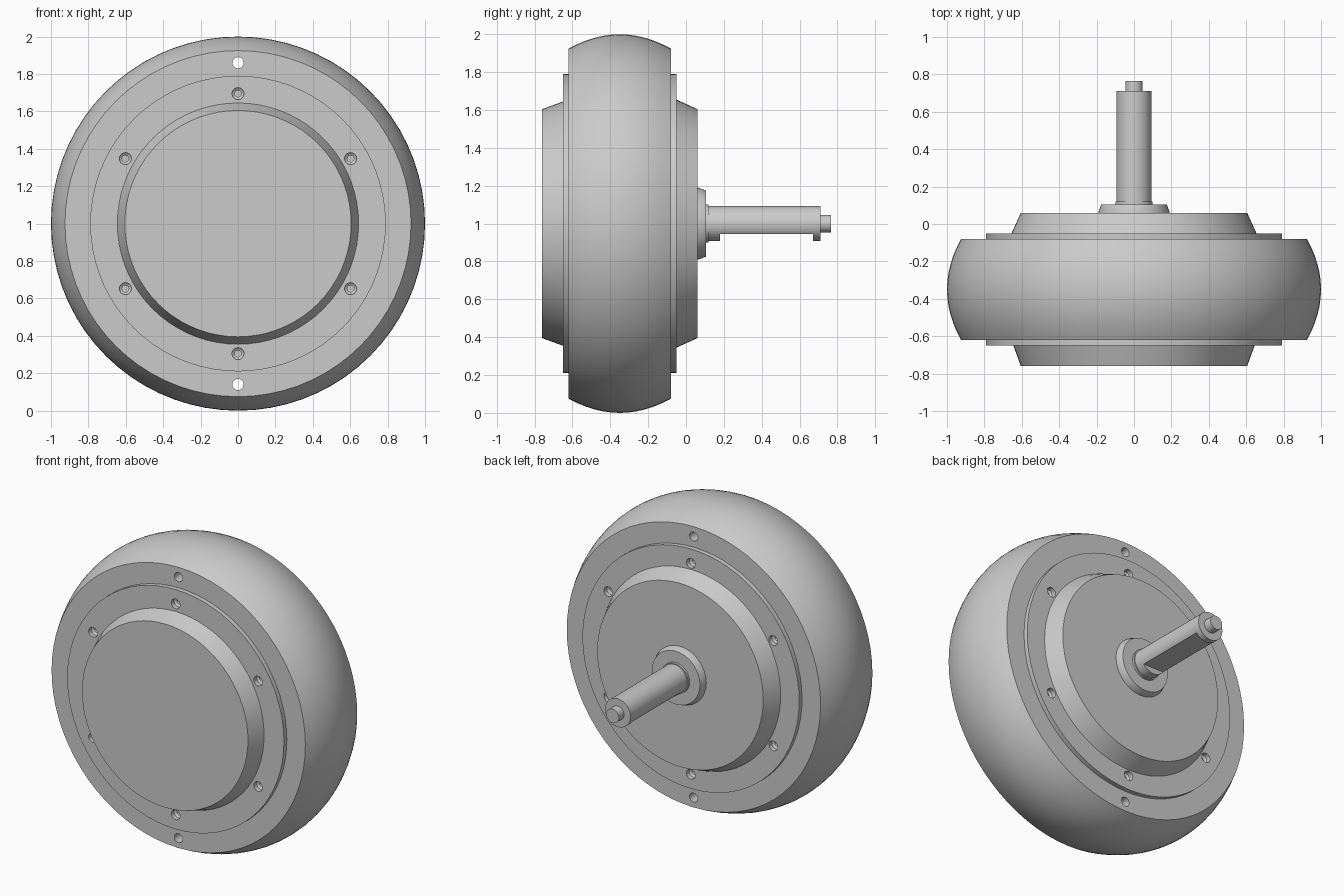
import bpy, bmesh, math
from mathutils import Vector, Matrix

cube = bpy.data.objects.get("Cube")
if cube:
    bpy.data.objects.remove(cube, do_unlink=True)

AXLE_Z = 1.0


def lathe(name, profile, steps=72, x=0.0, z=AXLE_Z, ring=False):
    """Turn (radius, y) points about an axis parallel to y."""
    bm = bmesh.new()
    verts = [bm.verts.new((r, y, 0)) for r, y in profile]
    edges = [bm.edges.new(pair) for pair in zip(verts, verts[1:])]
    if ring:
        edges.append(bm.edges.new((verts[-1], verts[0])))
    bmesh.ops.spin(bm, geom=verts + edges, cent=(0, 0, 0), axis=(0, 1, 0),
                   angle=math.tau, steps=steps)
    bmesh.ops.remove_doubles(bm, verts=bm.verts, dist=1e-4)
    bmesh.ops.recalc_face_normals(bm, faces=bm.faces)
    bm.transform(Matrix.Translation((x, 0, z)))
    mesh = bpy.data.meshes.new(name)
    bm.to_mesh(mesh)
    bm.free()
    obj = bpy.data.objects.new(name, mesh)
    bpy.context.collection.objects.link(obj)
    return obj


def activate(obj):
    bpy.ops.object.select_all(action='DESELECT')
    obj.select_set(True)
    bpy.context.view_layer.objects.active = obj


def cut(obj, cutters):
    """Subtract each cutter, then discard it."""
    for cutter in cutters:
        cutter.hide_render = True
        mod = obj.modifiers.new("cut", 'BOOLEAN')
        mod.operation = 'DIFFERENCE'
        mod.solver = 'EXACT'
        mod.object = cutter
        activate(obj)
        bpy.ops.object.modifier_apply(modifier=mod.name)
        bpy.data.objects.remove(cutter, do_unlink=True)


def smooth(obj):
    activate(obj)
    bpy.ops.object.shade_smooth_by_angle(angle=math.radians(25))


# Tyre: rounded tread, flat sidewalls, two through holes
MID, HALF = -0.35, 0.27
tread = [(0.925 + 0.075 * (1 - t * t), MID + HALF * t)
         for t in (i / 6 - 1 for i in range(13))]
tyre = lathe("tyre", [(0.74, MID - HALF)] + tread + [(0.74, MID + HALF)], ring=True)
cut(tyre, [lathe("valve_cutter", [(0, -1), (0.03, -1), (0.03, 0.3), (0, 0.3)],
                 20, z=AXLE_Z + s * 0.86) for s in (1, -1)])
smooth(tyre)

# Hub: side flanges with a raised tapered cover on each face
hub = lathe("hub", [(0, -0.76), (0.605, -0.76), (0.645, -0.65), (0.79, -0.65),
                    (0.79, -0.05), (0.655, -0.05), (0.605, 0.06), (0, 0.06)])
cutters = []
for face, out in ((-0.65, -1), (-0.05, 1)):
    for k in range(6):
        a = math.radians(90 + 60 * k)
        steps = [(0, 0.1), (0.032, 0.1), (0.032, -0.03),
                 (0.018, -0.04), (0.018, -0.08), (0, -0.08)]
        cutters.append(lathe("bolt_cutter", [(r, face + out * d) for r, d in steps], 20,
                             x=0.695 * math.cos(a), z=AXLE_Z + 0.695 * math.sin(a)))
cut(hub, cutters)
smooth(hub)

# Collar around the axle
smooth(lathe("axle_collar", [(0, 0.05), (0.19, 0.05), (0.19, 0.065), (0.175, 0.105),
                             (0.1, 0.105), (0.1, 0.12), (0, 0.12)], 48))

# Axle: round bar with a long flat milled along its underside
axle = lathe("axle", [(0, 0.04), (0.093, 0.04), (0.093, 0.71), (0, 0.71)], 40)
bpy.ops.mesh.primitive_cube_add(size=1, location=(0, 0.425, AXLE_Z - 0.155))
flat = bpy.context.object
flat.scale = Vector((0.4, 0.49, 0.2))
cut(axle, [flat])
smooth(axle)

# Narrow pin at the end of the axle
smooth(lathe("axle_tip", [(0, 0.69), (0.046, 0.69), (0.046, 0.765), (0, 0.765)], 32))
